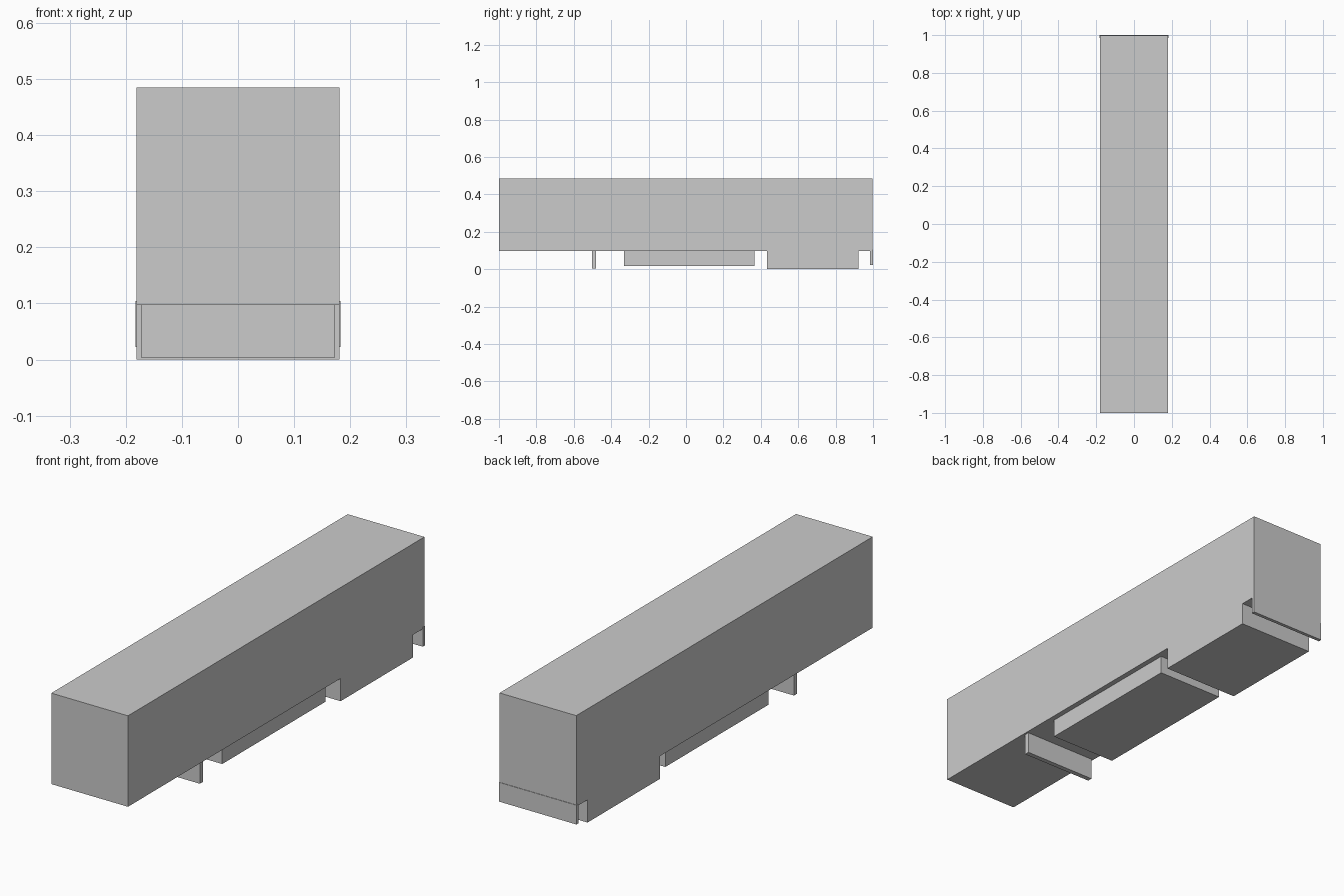
import bpy

if "Cube" in bpy.data.objects:
    bpy.data.objects.remove(bpy.data.objects["Cube"])


def box(name, half_width, y0, y1, z0, z1):
    """Axis-aligned box centred on x = 0, given by its limits."""
    bpy.ops.mesh.primitive_cube_add(
        size=1, location=(0, (y0 + y1) / 2, (z0 + z1) / 2))
    ob = bpy.context.object
    ob.name = name
    ob.scale = (2 * half_width, y1 - y0, z1 - z0)
    bpy.ops.object.transform_apply(location=False, rotation=False, scale=True)
    return ob


FLOOR = 0.097  # underside of the cargo body

# Long cargo body
box("cargo_body", 0.181, -1.0, 0.998, FLOOR, 0.485)
# Landing support near the front
box("landing_leg", 0.172, -0.503, -0.482, 0.003, FLOOR)
# Narrower side-skirt block in the middle
box("side_skirt", 0.158, -0.332, 0.365, 0.018, FLOOR)
# Full-width block standing in for the rear wheels
box("wheel_block", 0.181, 0.433, 0.922, 0.0, FLOOR)
# Thin rear bumper, slightly proud of the body
box("rear_bumper", 0.183, 0.985, 1.0, 0.022, 0.104)
